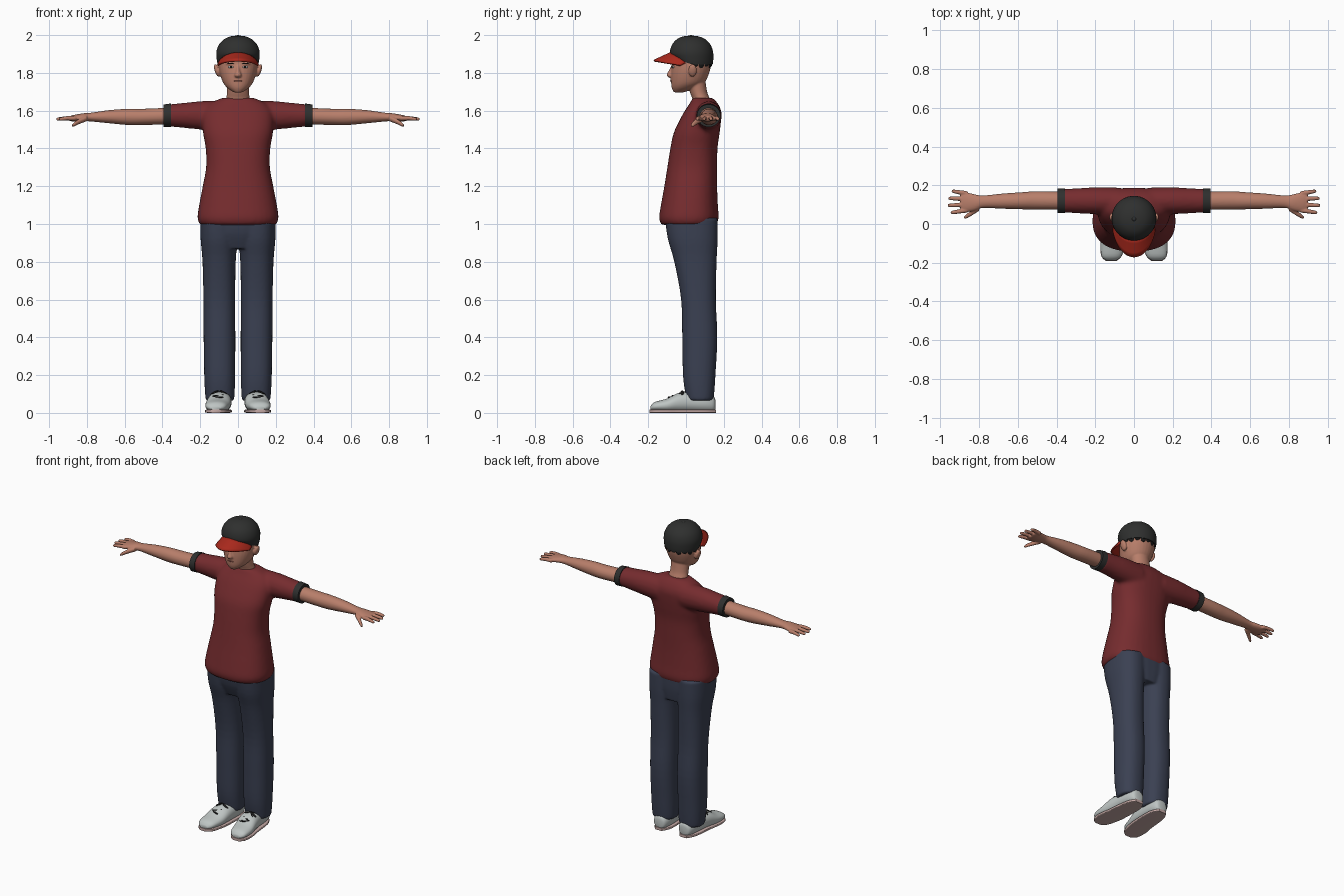
import bpy, bmesh, math
from mathutils import Matrix, Vector

if "Cube" in bpy.data.objects:
    bpy.data.objects.remove(bpy.data.objects["Cube"], do_unlink=True)


def material(name, r, g, b):
    m = bpy.data.materials.new(name)
    m.use_nodes = True
    m.diffuse_color = (r, g, b, 1)
    bsdf = next(n for n in m.node_tree.nodes if n.type == 'BSDF_PRINCIPLED')
    bsdf.inputs["Base Color"].default_value = (r, g, b, 1)
    return m


SKIN = material("skin", .48, .21, .145)
SHIRT = material("shirt red", .18, .025, .028)
DENIM = material("navy denim", .043, .052, .085)
CHARCOAL = material("charcoal", .028, .029, .028)
BRIM = material("brim red", .4, .022, .012)
SHOE = material("pale grey", .52, .56, .55)
SOLE = material("sole pink", .56, .4, .38)
BLACK = material("black", .01, .01, .01)
WHITE = material("eye white", .6, .58, .56)
LIP = material("lip", .3, .1, .075)


def catmull(rings, steps=4):
    """Smoothly interpolate a short list of cross-sections."""
    pts = [rings[0]] + list(rings) + [rings[-1]]
    out = []
    for i in range(1, len(pts) - 2):
        a, b, c, d = pts[i - 1:i + 3]
        for s in range(steps):
            t = s / steps
            out.append([.5 * (2 * q + (r - p) * t + (2 * p - 5 * q + 4 * r - w) * t * t
                              + (3 * q - p - 3 * r + w) * t ** 3)
                        for p, q, r, w in zip(a, b, c, d)])
    return out + [list(rings[-1])]


def loft(bm, axis, rings, power=2.0, sides=32):
    """Skin superellipse rings (position, centre 1, centre 2, radius 1, radius 2)."""
    loops = []
    for pos, c1, c2, r1, r2 in catmull(rings):
        loop = []
        for k in range(sides):
            a = math.tau * (k + .5) / sides
            u, w = math.cos(a), math.sin(a)
            p = c1 + r1 * math.copysign(abs(u) ** (2 / power), u)
            q = c2 + r2 * math.copysign(abs(w) ** (2 / power), w)
            co = {'x': (pos, p, q), 'y': (p, pos, q), 'z': (p, q, pos)}[axis]
            loop.append(bm.verts.new(co))
        loops.append(loop)
    for lo, hi in zip(loops, loops[1:]):
        for k in range(sides):
            n = (k + 1) % sides
            bm.faces.new((lo[k], lo[n], hi[n], hi[k]))
    bm.faces.new(loops[0])
    bm.faces.new(loops[-1])


def ball(bm, centre, radii, axis='Z', angle=0):
    mat = (Matrix.Translation(centre) @ Matrix.Rotation(angle, 4, axis)
           @ Matrix.Diagonal((*radii, 1)))
    bmesh.ops.create_uvsphere(bm, u_segments=16, v_segments=10, radius=1, matrix=mat)


def finish(name, bm, mat, mirror=False, voxel=0, smooth=3):
    bmesh.ops.recalc_face_normals(bm, faces=bm.faces[:])
    mesh = bpy.data.meshes.new(name)
    bm.to_mesh(mesh)
    bm.free()
    mesh.materials.append(mat)
    ob = bpy.data.objects.new(name, mesh)
    bpy.context.collection.objects.link(ob)
    bpy.ops.object.select_all(action='DESELECT')
    ob.select_set(True)
    bpy.context.view_layer.objects.active = ob
    bpy.ops.object.shade_smooth_by_angle(angle=math.radians(50))
    if mirror:
        mod = ob.modifiers.new("mirror", 'MIRROR')
        mod.use_mirror_merge = False
    if voxel:
        mod = ob.modifiers.new("blend", 'REMESH')
        mod.mode = 'VOXEL'
        mod.voxel_size = voxel
        mod.use_smooth_shade = True
        mod = ob.modifiers.new("relax", 'SMOOTH')
        mod.factor = .5
        mod.iterations = smooth
    return ob


# Shirt: torso blended with both sleeves
bm = bmesh.new()
loft(bm, 'z', [(.995, 0, .015, .2, .145), (1.03, 0, .015, .215, .158),
               (1.1, 0, .018, .206, .151), (1.2, 0, .025, .187, .14),
               (1.3, 0, .033, .169, .132), (1.4, 0, .042, .171, .125),
               (1.48, 0, .056, .185, .122), (1.55, 0, .076, .19, .11),
               (1.6, 0, .09, .182, .096), (1.64, 0, .094, .145, .073),
               (1.668, 0, .088, .083, .053)], power=2.4)
for s in (1, -1):
    loft(bm, 'x', [(s * .08, .12, 1.57, .068, .082), (s * .2, .12, 1.575, .069, .075),
                   (s * .3, .12, 1.575, .064, .065), (s * .368, .12, 1.575, .061, .059)])
finish("shirt", bm, SHIRT, voxel=.011, smooth=5)

# Sleeve cuffs
bm = bmesh.new()
loft(bm, 'x', [(.356, .12, 1.576, .064, .062), (.394, .12, 1.573, .063, .06)])
finish("sleeve_cuffs", bm, CHARCOAL, mirror=True)

# Arms with hands, fingers and thumbs
bm = bmesh.new()
loft(bm, 'x', [(.36, .12, 1.572, .046, .044), (.5, .122, 1.567, .047, .043),
               (.58, .12, 1.567, .044, .043), (.68, .118, 1.568, .039, .035),
               (.78, .115, 1.566, .032, .023), (.82, .111, 1.565, .042, .021),
               (.87, .113, 1.56, .051, .017), (.895, .115, 1.558, .046, .012)])
for y, tip in ((.158, .942), (.129, .959), (.1, .962), (.071, .947)):
    bend = (y - .115) * .25
    loft(bm, 'x', [(.86, y, 1.559, .012, .012), (.9, y + bend / 2, 1.56, .0115, .0115),
                   (tip - .01, y + bend, 1.556, .0095, .009),
                   (tip, y + bend, 1.554, .005, .005)], sides=14)
loft(bm, 'x', [(.8, .088, 1.56, .021, .016), (.84, .057, 1.543, .015, .014),
               (.868, .038, 1.527, .011, .011), (.878, .033, 1.52, .005, .006)], sides=16)
arms = finish("arms", bm, SKIN, voxel=.0045, smooth=2)
arms.modifiers.new("mirror", 'MIRROR').use_mirror_merge = False

# Trousers: mirrored legs blended with the hips
bm = bmesh.new()
loft(bm, 'z', [(.065, .096, .074, .074, .07), (.1, .096, .073, .078, .076),
               (.2, .097, .07, .082, .086), (.4, .098, .073, .084, .093),
               (.6, .099, .066, .084, .092), (.8, .1, .05, .088, .112),
               (.92, .1, .036, .098, .132), (1.03, .1, .028, .1, .14)], power=2.3)
loft(bm, 'z', [(.87, 0, .045, .14, .11), (.95, 0, .033, .19, .132),
               (1.04, 0, .026, .2, .14)], power=2.4)
finish("trousers", bm, DENIM, mirror=True, voxel=.008, smooth=4)

# Shoes, soles and laces
bm = bmesh.new()
loft(bm, 'y', [(-.188, .118, .026, .026, .01), (-.165, .116, .034, .052, .024),
               (-.1, .109, .04, .064, .036), (-.04, .1, .054, .064, .052),
               (.02, .094, .058, .06, .055), (.1, .091, .056, .055, .054),
               (.145, .09, .048, .04, .042), (.155, .09, .045, .02, .025)], power=2.2)
for v in bm.verts:
    v.co.z = max(v.co.z, .008)
finish("shoes", bm, SHOE, mirror=True)

bm = bmesh.new()
loft(bm, 'y', [(-.192, .118, .009, .026, .009), (-.165, .116, .009, .053, .009),
               (-.1, .109, .009, .065, .009), (-.04, .1, .009, .064, .009),
               (.1, .091, .009, .056, .009), (.158, .09, .009, .026, .009)], power=6)
finish("soles", bm, SOLE, mirror=True)

bm = bmesh.new()
for i in range(5):
    y = -.085 + .02 * i
    ball(bm, (.106, y, .083 + .0065 * i), (.032, .005, .005), 'Z', .4 * (-1) ** i)
for s in (1, -1):
    ball(bm, (.1 + s * .025, -.02, .106), (.024, .009, .006), 'Y', s * .5)
finish("laces", bm, BLACK, mirror=True)

# Head, neck, nose and ears
bm = bmesh.new()
loft(bm, 'z', [(1.6, 0, .085, .066, .045), (1.66, 0, .08, .063, .046),
               (1.7, 0, .066, .058, .046), (1.78, 0, .05, .06, .05)])
loft(bm, 'z', [(1.697, 0, -.038, .022, .026), (1.72, 0, -.012, .056, .063),
               (1.75, 0, .01, .08, .089), (1.8, 0, .022, .097, .101),
               (1.85, 0, .03, .103, .104), (1.9, 0, .03, .1, .1),
               (1.95, 0, .03, .06, .06)], power=2.1)
loft(bm, 'z', [(1.774, 0, -.078, .01, .01), (1.787, 0, -.085, .019, .018),
               (1.81, 0, -.078, .011, .015), (1.84, 0, -.068, .008, .01)], sides=16)
ball(bm, (0, -.074, 1.764), (.022, .009, .007))
ball(bm, (0, -.07, 1.749), (.018, .009, .007))
for s in (1, -1):
    ball(bm, (s * .111, .035, 1.813), (.013, .023, .035), 'Y', s * .3)
    ball(bm, (s * .04, -.062, 1.85), (.026, .01, .008), 'Z', s * .25)
finish("head", bm, SKIN, voxel=.005, smooth=2)

# Face details
bm = bmesh.new()
ball(bm, (.038, -.066, 1.831), (.016, .008, .0065), 'Z', .3)
finish("eyes", bm, WHITE, mirror=True)
bm = bmesh.new()
ball(bm, (.037, -.0725, 1.831), (.006, .004, .006))
ball(bm, (.04, -.07, 1.849), (.02, .004, .003), 'Z', .3)
finish("pupils_and_brows", bm, BLACK, mirror=True)
bm = bmesh.new()
ball(bm, (0, -.078, 1.757), (.023, .006, .004))
finish("mouth", bm, LIP)

# Cap crown, raised at the forehead, with a top button
bm = bmesh.new()
loft(bm, 'z', [(1.845, 0, .034, .108, .108), (1.87, 0, .032, .113, .113),
               (1.91, 0, .029, .115, .115), (1.95, 0, .028, .101, .102),
               (1.98, 0, .027, .071, .073), (1.994, 0, .026, .036, .037),
               (1.997, 0, .026, .008, .008)])
for v in bm.verts:
    if v.co.z < 1.9 and v.co.y < .03:
        v.co.z += (.03 - v.co.y) * .4 * (1.9 - v.co.z) / .06
ball(bm, (0, .026, 1.995), (.011, .011, .005))
finish("cap_crown", bm, CHARCOAL)

# Cap brim: curved sheet given thickness
bm = bmesh.new()
rows = []
for i in range(25):
    a = math.radians(-72 + 6 * i)
    s, c = math.sin(a), math.cos(a)
    rows.append([bm.verts.new((s * (.106 + .007 * t), .03 - c * (.105 + .095 * t),
                               1.828 + c * (.08 - .044 * t)))
                 for t in (0, .25, .5, .75, 1)])
for p, q in zip(rows, rows[1:]):
    for k in range(4):
        bm.faces.new((p[k], p[k + 1], q[k + 1], q[k]))
brim = finish("cap_brim", bm, BRIM)
mod = brim.modifiers.new("thickness", 'SOLIDIFY')
mod.thickness = .01
mod.offset = 0

# Hair tufts under the back of the cap
bm = bmesh.new()
for i in range(9):
    a = math.radians(10 + 20 * i)
    ball(bm, (.101 * math.cos(a), .031 + .101 * math.sin(a), 1.845),
         (.006, .016, .012 + .008 * (i % 2)), 'Z', a)
finish("hair", bm, BLACK)
